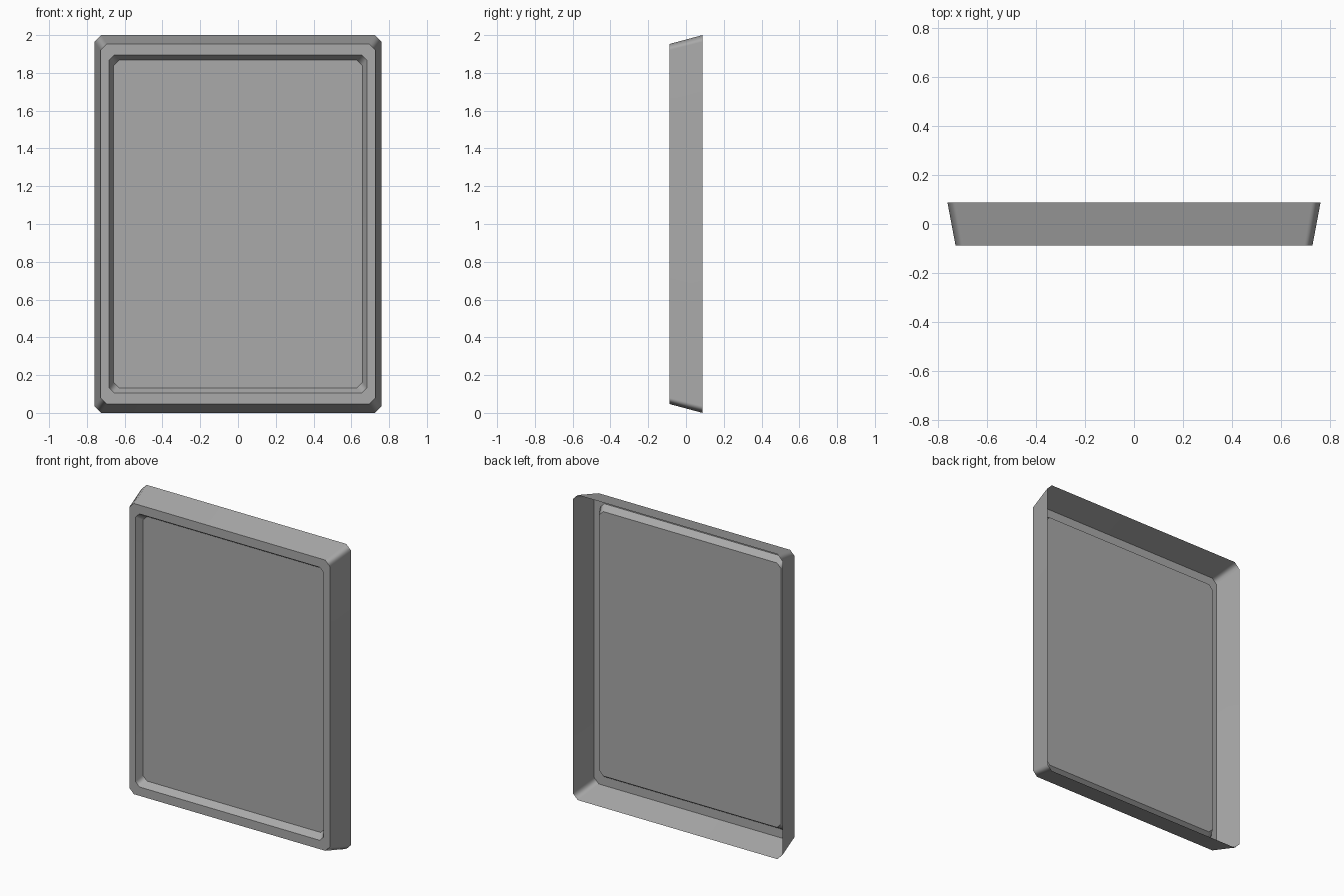
import bpy
import bmesh
import math

if "Cube" in bpy.data.objects:
    bpy.data.objects.remove(bpy.data.objects["Cube"], do_unlink=True)

# Single grey finish
grey = bpy.data.materials.new("mid_grey")
grey.use_nodes = True
colour = (0.4, 0.4, 0.4, 1)
grey.diffuse_color = colour
grey.node_tree.nodes["Principled BSDF"].inputs["Base Color"].default_value = colour


def chamfered_loop(bm, half_x, half_z, cut, y):
    """Rectangle with cut corners, counterclockwise seen from the front."""
    a, b = half_x - cut, half_z - cut
    pts = [(a, -half_z), (half_x, -b), (half_x, b), (a, half_z),
           (-a, half_z), (-half_x, b), (-half_x, -b), (-a, -half_z)]
    return [bm.verts.new((x, y, z + 1)) for x, z in pts]


# Thin open-backed shell: back edge, front edge, rim inner edge, recess floor
sections = [
    (0.76, 1.0, 0.036, 0.0875),
    (0.727, 0.953, 0.033, -0.0875),
    (0.682, 0.895, 0.028, -0.0875),
    (0.66, 0.867, 0.03, -0.043),
]
bm = bmesh.new()
loops = [chamfered_loop(bm, *s) for s in sections]
for outer, inner in zip(loops, loops[1:]):
    for i in range(len(outer)):
        j = (i + 1) % len(outer)
        bm.faces.new((outer[i], outer[j], inner[j], inner[i]))
bm.faces.new(loops[-1])  # recessed panel

mesh = bpy.data.meshes.new("framed_panel")
bm.to_mesh(mesh)
bm.free()
mesh.materials.append(grey)
panel = bpy.data.objects.new("framed_panel", mesh)
bpy.context.collection.objects.link(panel)

# Soft corner cuts, crisp rim edges, flat large faces
bpy.context.view_layer.objects.active = panel
panel.select_set(True)
bpy.ops.object.shade_smooth_by_angle(angle=math.radians(50))
weighted = panel.modifiers.new("weighted_normals", 'WEIGHTED_NORMAL')
weighted.keep_sharp = True
